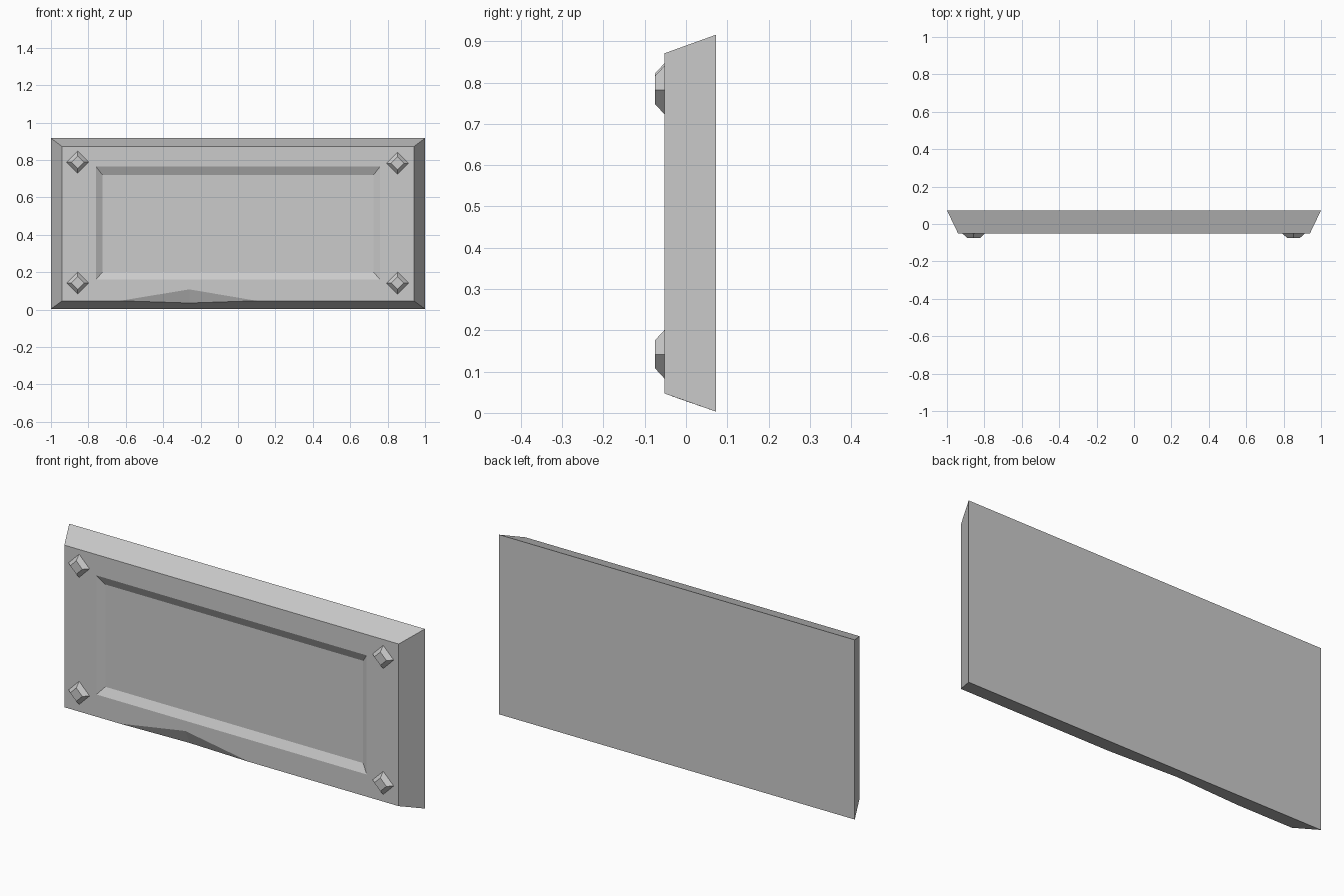
import bpy
import bmesh
from mathutils import Matrix, Vector

cube = bpy.data.objects.get("Cube")
if cube:
    bpy.data.objects.remove(cube, do_unlink=True)

# Single stone colour
GREY = (0.6, 0.6, 0.6, 1.0)
stone = bpy.data.materials.new("grey_stone")
stone.use_nodes = True
stone.diffuse_color = GREY
stone.node_tree.nodes["Principled BSDF"].inputs["Base Color"].default_value = GREY

BACK, FACE, TIP, RECESS = 0.073, -0.052, -0.075, -0.030


def finish(name, bm):
    bmesh.ops.recalc_face_normals(bm, faces=bm.faces[:])
    mesh = bpy.data.meshes.new(name)
    bm.to_mesh(mesh)
    bm.free()
    mesh.materials.append(stone)
    obj = bpy.data.objects.new(name, mesh)
    bpy.context.collection.objects.link(obj)
    return obj


def rectangle(bm, half_x, low, high, y):
    """Corners run bottom left, bottom right, top right, top left."""
    corners = ((-half_x, low), (half_x, low), (half_x, high), (-half_x, high))
    return [bm.verts.new((x, y, z)) for x, z in corners]


def bridge(bm, a, b, sides=range(4)):
    for i in sides:
        j = (i + 1) % 4
        bm.faces.new((a[i], a[j], b[j], b[i]))


# Slab with bevelled rim and sunken panel
bm = bmesh.new()
back = rectangle(bm, 1.0, 0.003, 0.916, BACK)
front = rectangle(bm, 0.94, 0.047, 0.871, FACE)
panel_rim = rectangle(bm, 0.76, 0.16, 0.765, FACE)
panel_floor = rectangle(bm, 0.725, 0.20, 0.72, RECESS)
bm.faces.new(back)
bm.faces.new(panel_floor)
bridge(bm, back, front, (1, 2, 3))
bridge(bm, front, panel_rim, (1, 2, 3))
bridge(bm, panel_rim, panel_floor)

# Chip broken out of the lower front edge
chip_left = bm.verts.new((-0.63, FACE, 0.047))
chip_right = bm.verts.new((0.10, FACE, 0.047))
chip_top = bm.verts.new((-0.26, FACE, 0.108))
chip_deep = bm.verts.new((-0.26, -0.019, 0.035))
bm.faces.new((chip_left, chip_deep, chip_top))
bm.faces.new((chip_deep, chip_right, chip_top))
bm.faces.new((back[0], back[1], front[1], chip_right, chip_deep, chip_left, front[0]))
bm.faces.new((front[0], chip_left, chip_top, chip_right, front[1],
              panel_rim[1], panel_rim[0]))
finish("slab", bm)


# Four-sided tapered studs in the corners
def stud(name, x, z):
    bm = bmesh.new()
    depth = FACE - TIP
    place = (Matrix.Translation(Vector((x, (FACE + TIP) / 2, z)))
             @ Matrix.Rotation(1.570796, 4, "X"))
    bmesh.ops.create_cone(bm, cap_ends=True, segments=4, radius1=0.059,
                          radius2=0.034, depth=depth, matrix=place)
    finish(name, bm)


for side, x in (("right", -0.857), ("left", 0.853)):
    stud("upper_stud_" + side, x, 0.788 if x < 0 else 0.782)
    stud("lower_stud_" + side, x, 0.142)
